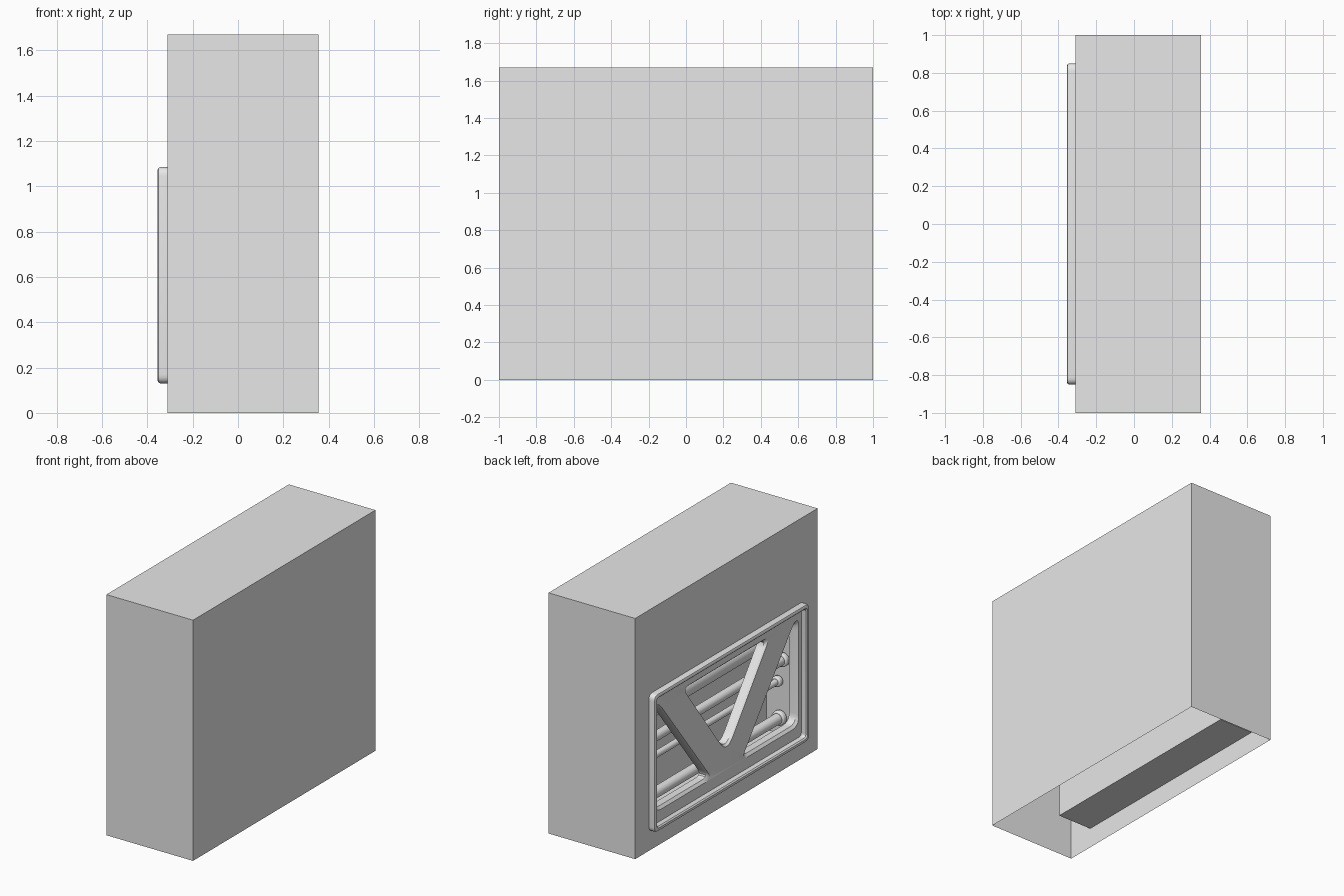
import bpy, bmesh, math
from mathutils import Vector

old = bpy.data.objects.get("Cube")
if old:
    bpy.data.objects.remove(old, do_unlink=True)

grey = bpy.data.materials.new("light grey")
grey.use_nodes = True
grey.diffuse_color = (0.8, 0.8, 0.8, 1)
grey.node_tree.nodes["Principled BSDF"].inputs["Base Color"].default_value = (0.8, 0.8, 0.8, 1)

WALL = -0.31      # outer side of the panelled wall
INNER = -0.05     # back of the recess


def rect(half, low, high):
    """Corners of a rectangle in the y-z plane."""
    return [Vector(p) for p in ((-half, low), (half, low), (half, high), (-half, high))]


def rounded(points, radius, steps=5):
    """Round the corners of a polygon."""
    result = []
    for i, corner in enumerate(points):
        before, after = points[i - 1] - corner, points[(i + 1) % len(points)] - corner
        a = corner + before.normalized() * min(radius, before.length * 0.45)
        b = corner + after.normalized() * min(radius, after.length * 0.45)
        for k in range(steps + 1):
            t = k / steps
            result.append(a * (1 - t) ** 2 + corner * 2 * t * (1 - t) + b * t * t)
    return result


def ring(bm, points, x):
    return [bm.verts.new((x, p[0], p[1])) for p in points]


def bridge(bm, a, b):
    n = len(a)
    return [bm.faces.new((a[i], a[(i + 1) % n], b[(i + 1) % n], b[i])) for i in range(n)]


def finish(bm, name, smooth=False):
    bmesh.ops.recalc_face_normals(bm, faces=bm.faces)
    mesh = bpy.data.meshes.new(name)
    bm.to_mesh(mesh)
    bm.free()
    mesh.materials.append(grey)
    obj = bpy.data.objects.new(name, mesh)
    bpy.context.collection.objects.link(obj)
    if smooth:
        bpy.ops.object.select_all(action='DESELECT')
        obj.select_set(True)
        bpy.context.view_layer.objects.active = obj
        bpy.ops.object.shade_smooth_by_angle(angle=math.radians(35))
    return obj


# Hollow casing, open underneath, with a recess pushed in from one wall
bm = bmesh.new()
outline, opening = rect(1, 0, 1.67), rect(0.81, 0.14, 1.07)
rings = [ring(bm, outline, 0.355), ring(bm, outline, WALL),
         ring(bm, opening, WALL), ring(bm, opening, INNER)]
bm.faces.new(rings[0])
bm.faces.new(rings[-1])
sides = [bridge(bm, a, b) for a, b in zip(rings, rings[1:])]
bm.faces.remove(sides[0][0])
finish(bm, "casing")

# Raised rim around the recess: (x, inset) profile swept round a rectangle
bm = bmesh.new()
profile = [(WALL, 0), (-0.343, 0), (-0.351, 0.004), (-0.355, 0.012),
           (-0.355, 0.024), (-0.347, 0.032), (WALL, 0.032)]
rings = [ring(bm, rounded(rect(0.85 - d, 0.13 + d, 1.085 - d), 0.04 - d * 0.6), x)
         for x, d in profile]
for a, b in zip(rings, rings[1:]):
    bridge(bm, a, b)
finish(bm, "panel_rim", True)

# Braced panel plate with three windows
side = [Vector(p) for p in ((0.16, 0.24), (0.79, 0.24), (0.79, 0.98), (0.74, 0.98))]
other = [Vector((-p.x, p.y)) for p in reversed(side)]
centre = [Vector(p) for p in ((-0.035, 0.4), (0.035, 0.4), (0.48, 0.985), (-0.48, 0.985))]
bm = bmesh.new()
edge = ring(bm, rect(0.825, 0.145, 1.07), WALL - 0.002)
borders = [edge]
for shape in (side, other, centre):
    points = rounded(shape, 0.07)
    middle = sum(points, Vector((0, 0))) / len(points)
    inner = [middle + (p - middle) * 0.95 for p in points]
    loops = [ring(bm, points, WALL - 0.002), ring(bm, inner, WALL + 0.014),
             ring(bm, inner, WALL + 0.065)]
    for a, b in zip(loops, loops[1:]):
        bridge(bm, a, b)
    borders.append(loops[0])
edges = []
for loop in borders:
    for i, v in enumerate(loop):
        pair = (loop[i - 1], v)
        edges.append(bm.edges.get(pair) or bm.edges.new(pair))
bmesh.ops.triangle_fill(bm, edges=edges, use_beauty=True, normal=(-1, 0, 0))
finish(bm, "braced_plate", True)


# Pipes running across the recess, with collars at both ends
def cylinder(name, radius, length, place):
    bpy.ops.mesh.primitive_cylinder_add(vertices=32, radius=radius, depth=length,
                                        location=place, rotation=(math.pi / 2, 0, 0))
    obj = bpy.context.object
    obj.name = name
    obj.data.materials.append(grey)
    bpy.ops.object.shade_smooth_by_angle(angle=math.radians(35))
    return obj


pipes = [("lower_pipe", -0.165, 0.26, 0.036), ("thin_pipe", -0.15, 0.51, 0.022),
         ("middle_pipe", -0.19, 0.67, 0.032), ("upper_pipe", -0.16, 0.86, 0.06)]
for name, x, z, radius in pipes:
    cylinder(name, radius, 1.62, (x, 0, z))
    for s in (-1, 1):
        collar = cylinder(name + "_collar", radius + 0.014, 0.04, (x, s * 0.785, z))
        bevel = collar.modifiers.new("round", 'BEVEL')
        bevel.width = 0.01
        bevel.segments = 3
